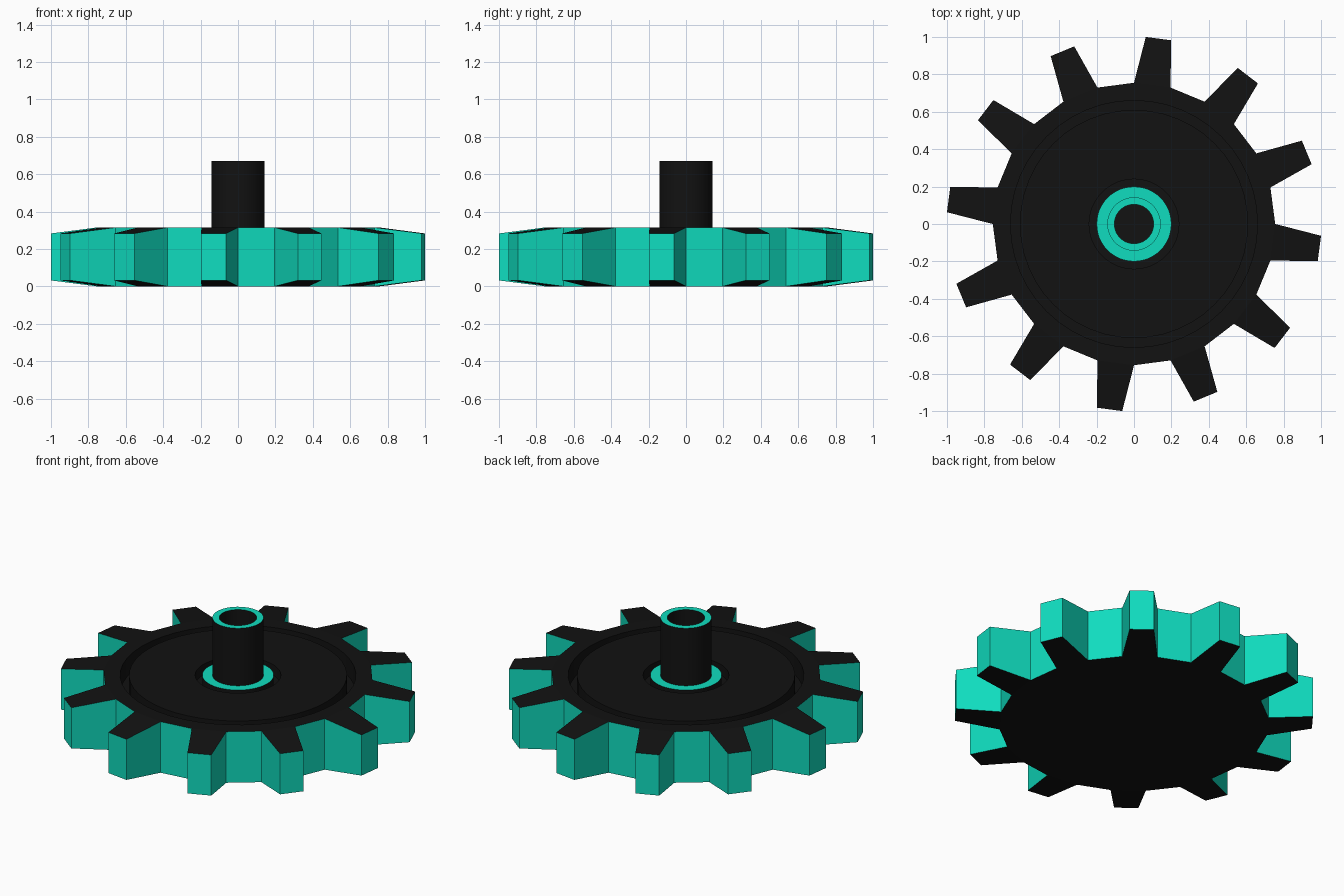
import bpy, bmesh
from math import cos, sin, radians, pi

if "Cube" in bpy.data.objects:
    bpy.data.objects.remove(bpy.data.objects["Cube"])

TOP = 0.315      # upper face of the gear
SEG = 48         # sides of the turned parts


def material(name, rgb):
    m = bpy.data.materials.new(name)
    m.diffuse_color = (*rgb, 1)
    m.use_nodes = True
    m.node_tree.nodes["Principled BSDF"].inputs["Base Color"].default_value = m.diffuse_color
    return m


BLACK = material("black", (0.006, 0.006, 0.006))
TEAL = material("teal", (0.005, 0.72, 0.52))


def finish(name, bm, smooth):
    me = bpy.data.meshes.new(name)
    bm.to_mesh(me)
    bm.free()
    me.materials.append(BLACK)
    me.materials.append(TEAL)
    ob = bpy.data.objects.new(name, me)
    bpy.context.collection.objects.link(ob)
    if smooth:
        bpy.context.view_layer.objects.active = ob
        ob.select_set(True)
        bpy.ops.object.shade_smooth_by_angle(angle=radians(30))
        ob.select_set(False)
    return ob


def ring(bm, r, z, n=SEG):
    return [bm.verts.new((r * cos(2 * pi * i / n), r * sin(2 * pi * i / n), z)) for i in range(n)]


def turned(name, profile, teal=(), cap=False):
    """Spin an (r, z) profile, listed from the outside in; teal lists coloured bands."""
    bm = bmesh.new()
    rings = [ring(bm, r, z) for r, z in profile]
    for k in range(len(rings) - 1):
        a, b = rings[k], rings[k + 1]
        for i in range(SEG):
            j = (i + 1) % SEG
            f = bm.faces.new((a[i], a[j], b[j], b[i]))
            f.material_index = int(k in teal)
    if cap:
        bm.faces.new(rings[-1])
    return finish(name, bm, True)


# Toothed body: 24-sided root, 12 tapered teeth, flat underside, rim on top
bm = bmesh.new()
lo, hi = ring(bm, 0.755, 0, 24), ring(bm, 0.755, TOP, 24)
rim = ring(bm, 0.66, TOP)
bm.faces.new(lo[::-1])
for i in range(24):
    j = (i + 1) % 24
    bm.faces.new((hi[i], hi[j], rim[2 * j], rim[2 * i + 1], rim[2 * i]))
    if i % 2 == 0:
        f = bm.faces.new((lo[i], lo[j], hi[j], hi[i]))
        f.material_index = 1
        continue
    mid = radians(15 * i + 7.5)
    a0, a1 = mid - radians(3.9), mid + radians(3.9)
    t = [bm.verts.new((1.002 * cos(a), 1.002 * sin(a), z))
         for a, z in ((a0, 0.032), (a1, 0.032), (a1, 0.283), (a0, 0.283))]
    bm.faces.new((lo[j], lo[i], t[0], t[1]))
    bm.faces.new((hi[i], hi[j], t[2], t[3]))
    for quad in ((lo[i], t[0], t[3], hi[i]), (t[0], t[1], t[2], t[3]), (t[1], lo[j], hi[j], t[2])):
        bm.faces.new(quad).material_index = 1
finish("gear_body", bm, False)

# Raised web between the outer groove and the groove around the collar
turned("gear_web", [(0.66, TOP), (0.66, 0.2), (0.61, 0.2), (0.61, TOP),
                    (0.24, TOP), (0.24, 0.25), (0.2, 0.25)])

# Collar with a coloured face
turned("collar", [(0.2, 0.25), (0.2, TOP), (0.143, TOP)], teal=(1,))

# Hollow shaft with a coloured end
turned("shaft", [(0.143, TOP), (0.143, 0.67), (0.105, 0.67), (0.105, 0.3)],
       teal=(1,), cap=True)
